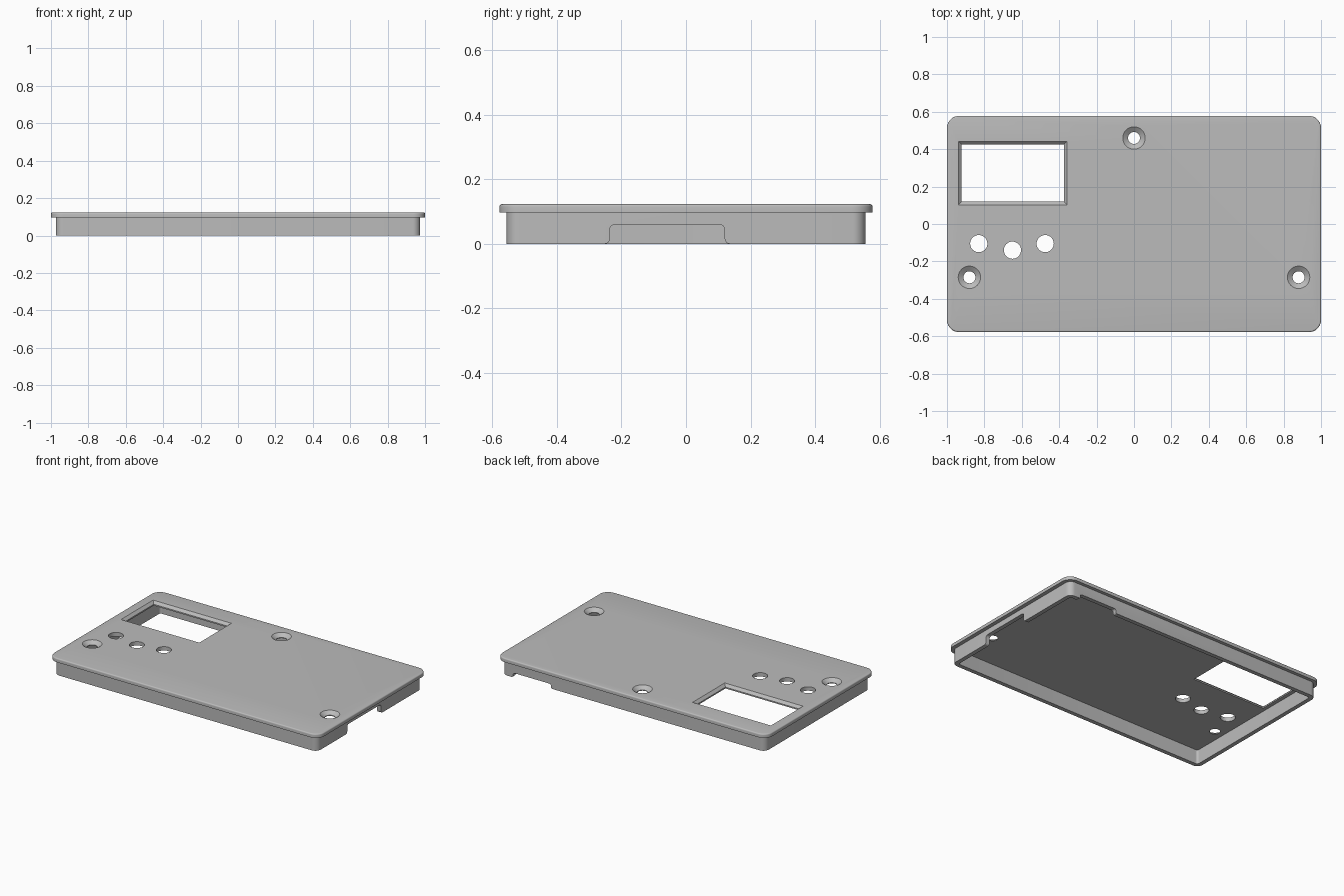
import bpy
import bmesh
from math import sin, cos, pi, radians

cube = bpy.data.objects.get("Cube")
if cube:
    bpy.data.objects.remove(cube, do_unlink=True)

grey = bpy.data.materials.new("grey plastic")
grey.use_nodes = True
COLOUR = (0.5, 0.5, 0.5, 1)
grey.diffuse_color = COLOUR
grey.node_tree.nodes["Principled BSDF"].inputs["Base Color"].default_value = COLOUR

HX, HY, TOP, FLOOR = 1.0, 0.578, 0.123, 0.097


def rounded_rect(hx, hy, r, z, segs, centre=(0, 0)):
    """Closed ring; r equal to hx and hy gives a circle, segs 0 a sharp rectangle."""
    pts = []
    for i, (sx, sy) in enumerate([(1, 1), (-1, 1), (-1, -1), (1, -1)]):
        for k in range(segs + 1):
            if hx == r and segs and k == segs:
                continue
            a = (i + (k / segs if segs else 0)) * pi / 2
            dx, dy = (r * cos(a), r * sin(a)) if segs else (0, 0)
            pts.append((centre[0] + sx * (hx - r) + dx,
                        centre[1] + sy * (hy - r) + dy, z))
    return pts


def loft(name, rings):
    """Capped solid through matching rings."""
    bm = bmesh.new()
    loops = [[bm.verts.new(p) for p in ring] for ring in rings]
    n = len(loops[0])
    for a, b in zip(loops, loops[1:]):
        for i in range(n):
            j = (i + 1) % n
            bm.faces.new((a[i], a[j], b[j], b[i]))
    bm.faces.new(loops[0][::-1])
    bm.faces.new(loops[-1])
    bmesh.ops.recalc_face_normals(bm, faces=bm.faces)
    mesh = bpy.data.meshes.new(name)
    bm.to_mesh(mesh)
    bm.free()
    mesh.materials.append(grey)
    obj = bpy.data.objects.new(name, mesh)
    bpy.context.collection.objects.link(obj)
    return obj


# Cover: recessed floor, skirt wall, overhanging lip with softened top edge
SX, SY, WALL = 0.974, 0.556, 0.028
rings = [
    rounded_rect(SX - WALL, SY - WALL, 0.015, FLOOR, 8),
    rounded_rect(SX - WALL, SY - WALL, 0.015, 0, 8),
    rounded_rect(SX, SY, 0.04, 0, 8),
    rounded_rect(SX, SY, 0.04, FLOOR, 8),
    rounded_rect(HX, HY, 0.065, FLOOR, 8),
]
SOFT = 0.008
for k in range(5):
    a = k * pi / 8
    d = SOFT * (1 - cos(a))
    rings.append(rounded_rect(HX - d, HY - d, 0.065 - d, TOP - SOFT + SOFT * sin(a), 8))
cover = loft("cover", rings)

cutters = []


def round_hole(name, centre, profile):
    cutters.append(loft(name, [rounded_rect(r, r, r, z, 8, centre) for r, z in profile]))


# Button holes
for c in [(-0.83, -0.105), (-0.65, -0.14), (-0.475, -0.105)]:
    round_hole("button_hole_cutter", c, [(0.046, 0.05), (0.046, 0.2)])

# Countersunk screw holes
for c in [(0, 0.46), (-0.88, -0.285), (0.88, -0.285)]:
    round_hole("screw_hole_cutter", c,
               [(0.032, 0.05), (0.032, 0.102), (0.06, TOP), (0.06, 0.2)])

# Display window with bevelled rim
WX, WY, BEVEL = 0.29, 0.17, 0.017
window_centre = (-0.648, 0.272)
cutters.append(loft("window_cutter", [
    rounded_rect(WX - d, WY - d, 0, z, 0, window_centre)
    for d, z in [(BEVEL, 0.05), (BEVEL, TOP - BEVEL), (0, TOP), (0, 0.2)]]))


def notch(name, width, height, f, place):
    """Cable notch with rounded top corners and flared feet."""
    w = width / 2
    half = [(w + f, -0.05)]
    for k in range(5):
        a = radians(270 - 22.5 * k)
        half.append((w + f + f * cos(a), f + f * sin(a)))
    for k in range(5):
        a = radians(22.5 * k)
        half.append((w - f + f * cos(a), height - f + f * sin(a)))
    profile = half + [(-u, z) for u, z in reversed(half)]
    cutters.append(loft(name, [[place(u, z, depth) for u, z in profile]
                               for depth in (-0.06, 0.06)]))


# Side and back notches in the skirt
notch("side_notch_cutter", 0.356, 0.06, 0.016, lambda u, z, d: (SX + d, u - 0.058, z))
notch("back_notch_cutter", 0.28, 0.03, 0.012, lambda u, z, d: (0.75 + u, SY + d, z))

# Cut the openings, then drop the cutters
bpy.context.view_layer.objects.active = cover
for cutter in cutters:
    cutter.hide_render = True
    mod = cover.modifiers.new("opening", 'BOOLEAN')
    mod.operation = 'DIFFERENCE'
    mod.solver = 'EXACT'
    mod.object = cutter
    bpy.ops.object.modifier_apply(modifier=mod.name)
    bpy.data.objects.remove(cutter, do_unlink=True)

bpy.ops.object.select_all(action='DESELECT')
cover.select_set(True)
bpy.ops.object.shade_smooth_by_angle(angle=radians(30))
